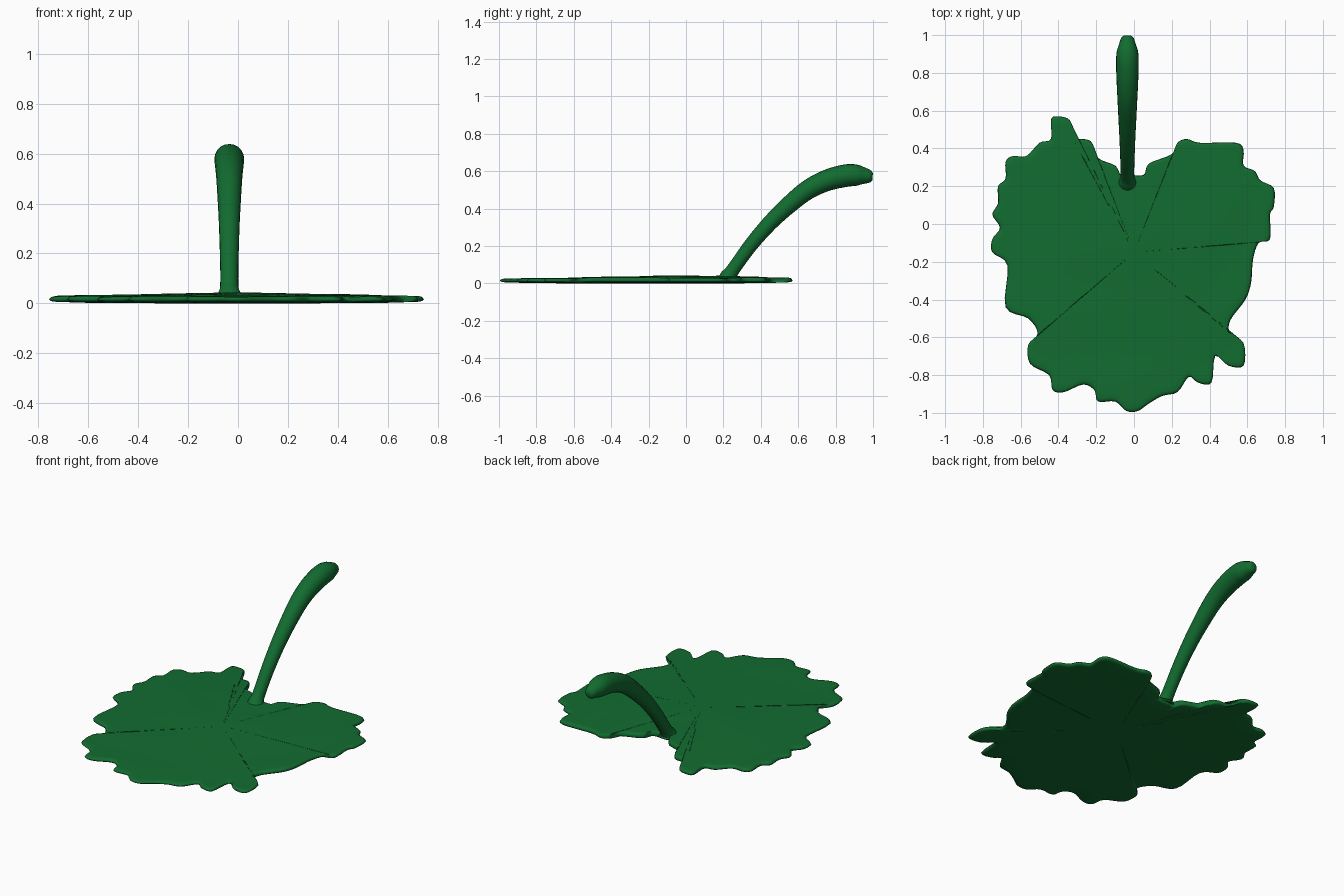
import bpy, bmesh, math
from mathutils import Vector

if "Cube" in bpy.data.objects:
    bpy.data.objects.remove(bpy.data.objects["Cube"])

green = bpy.data.materials.new("leaf_green")
green.diffuse_color = (0.006, 0.15, 0.03, 1)
green.use_nodes = True
green.node_tree.nodes["Principled BSDF"].inputs["Base Color"].default_value = green.diffuse_color


def finish(bm, name):
    bmesh.ops.recalc_face_normals(bm, faces=bm.faces)
    me = bpy.data.meshes.new(name)
    bm.to_mesh(me)
    bm.free()
    for p in me.polygons:
        p.use_smooth = True
    me.materials.append(green)
    ob = bpy.data.objects.new(name, me)
    bpy.context.collection.objects.link(ob)
    return ob


def spline(pts, steps, closed):
    """Catmull-Rom curve through the given tuples."""
    n, out = len(pts), []
    get = (lambda i: Vector(pts[i % n])) if closed else (lambda i: Vector(pts[max(0, min(n - 1, i))]))
    for i in range(n if closed else n - 1):
        a, b, c, d = (get(i + k) for k in (-1, 0, 1, 2))
        for s in range(steps):
            t = s / steps
            out.append(0.5 * (2 * b + (c - a) * t + (2 * a - 5 * b + 4 * c - d) * t * t
                              + (3 * b - a - 3 * c + d) * t ** 3))
    if not closed:
        out.append(get(n - 1))
    return out


def loft(bm, rings):
    for r0, r1 in zip(rings, rings[1:]):
        for i in range(len(r0)):
            j = (i + 1) % len(r0)
            bm.faces.new((r0[i], r0[j], r1[j], r1[i]))


def cap(bm, ring, co):
    v = bm.verts.new(co)
    for i in range(len(ring)):
        bm.faces.new((ring[i], ring[(i + 1) % len(ring)], v))


# Leaf blade: ragged heart outline
outline = [
    (-0.03, 0.26), (0.05, 0.26), (0.08, 0.32), (0.20, 0.37), (0.23, 0.43), (0.28, 0.45), (0.35, 0.43),
    (0.54, 0.43), (0.58, 0.39), (0.58, 0.31), (0.64, 0.28), (0.67, 0.23), (0.74, 0.19), (0.74, 0.09),
    (0.72, 0.05), (0.72, -0.08), (0.66, -0.10), (0.63, -0.19), (0.62, -0.31), (0.59, -0.40), (0.51, -0.51),
    (0.51, -0.58), (0.58, -0.63), (0.58, -0.75), (0.50, -0.75), (0.43, -0.70), (0.41, -0.84), (0.34, -0.84),
    (0.29, -0.81), (0.23, -0.89), (0.15, -0.91), (0.08, -0.95), (0.02, -0.99), (-0.04, -0.99), (-0.10, -0.94),
    (-0.19, -0.94), (-0.21, -0.88), (-0.27, -0.85), (-0.37, -0.89), (-0.43, -0.88), (-0.45, -0.80),
    (-0.55, -0.74), (-0.56, -0.64), (-0.51, -0.58), (-0.56, -0.50), (-0.68, -0.44), (-0.67, -0.22),
    (-0.75, -0.15), (-0.75, -0.08), (-0.71, -0.02), (-0.75, 0.05), (-0.72, 0.11), (-0.72, 0.20),
    (-0.68, 0.24), (-0.68, 0.33), (-0.64, 0.36), (-0.57, 0.36), (-0.50, 0.43), (-0.44, 0.45), (-0.44, 0.55),
    (-0.41, 0.57), (-0.34, 0.55), (-0.33, 0.46), (-0.23, 0.44), (-0.19, 0.35), (-0.10, 0.31), (-0.07, 0.26)]
edge = spline(outline, 4, True)
mid = Vector((0, -0.15))


def top_z(p):
    r = p.length
    ripple = 0.0015 * math.sin(18 * (p - Vector((-0.1, 0.3))).length) * math.sin(5 * p.x + 2)
    return 0.027 + 0.017 * max(0, 1 - r / 0.85) + ripple


bm = bmesh.new()
rings = []
for s in (0.12, 0.35, 0.5, 0.6, 0.7, 0.8, 0.88, 0.94, 0.975, 0.99):
    drop = 0.003 if s == 0.99 else 0
    pts = [mid + (p - mid) * s for p in edge]
    rings.append([bm.verts.new((p.x, p.y, top_z(p) - drop)) for p in pts])
for s, z in ((1.0, 0.016), (0.99, 0.009), (0.965, 0.006), (0.8, 0.002), (0.4, 0.0)):
    pts = [mid + (p - mid) * s for p in edge]
    rings.append([bm.verts.new((p.x, p.y, z)) for p in pts])
loft(bm, rings)
cap(bm, rings[0], (mid.x, mid.y, top_z(mid)))
cap(bm, rings[-1], (mid.x, mid.y, 0))
finish(bm, "leaf_blade")

# Stem: curved tube, thicker toward its free end (y, z, radius)
path = spline([
    (0.215, 0.02, 0.060), (0.235, 0.05, 0.040), (0.27, 0.10, 0.036), (0.35, 0.21, 0.038), (0.45, 0.325, 0.042),
    (0.55, 0.42, 0.047), (0.65, 0.50, 0.052), (0.75, 0.55, 0.057), (0.85, 0.576, 0.060),
    (0.91, 0.579, 0.057), (0.95, 0.576, 0.045), (0.985, 0.572, 0.033), (0.998, 0.571, 0.018)], 4, False)
bm = bmesh.new()
rings = []
for i, q in enumerate(path):
    t = path[min(i + 1, len(path) - 1)] - path[max(i - 1, 0)]
    ty, tz = Vector((t.x, t.y)).normalized()
    if q.y < 0.04:
        ty, tz = 0, 1
    ring = []
    for k in range(20):
        a = 2 * math.pi * k / 20
        u, v = q.z * math.cos(a), q.z * math.sin(a)
        ring.append(bm.verts.new((-0.035 + u, q.x - tz * v, q.y + ty * v)))
    rings.append(ring)
loft(bm, rings)
for ring, q in ((rings[0], path[0]), (rings[-1], path[-1])):
    cap(bm, ring, (-0.035, q.x, q.y))
finish(bm, "stem")
